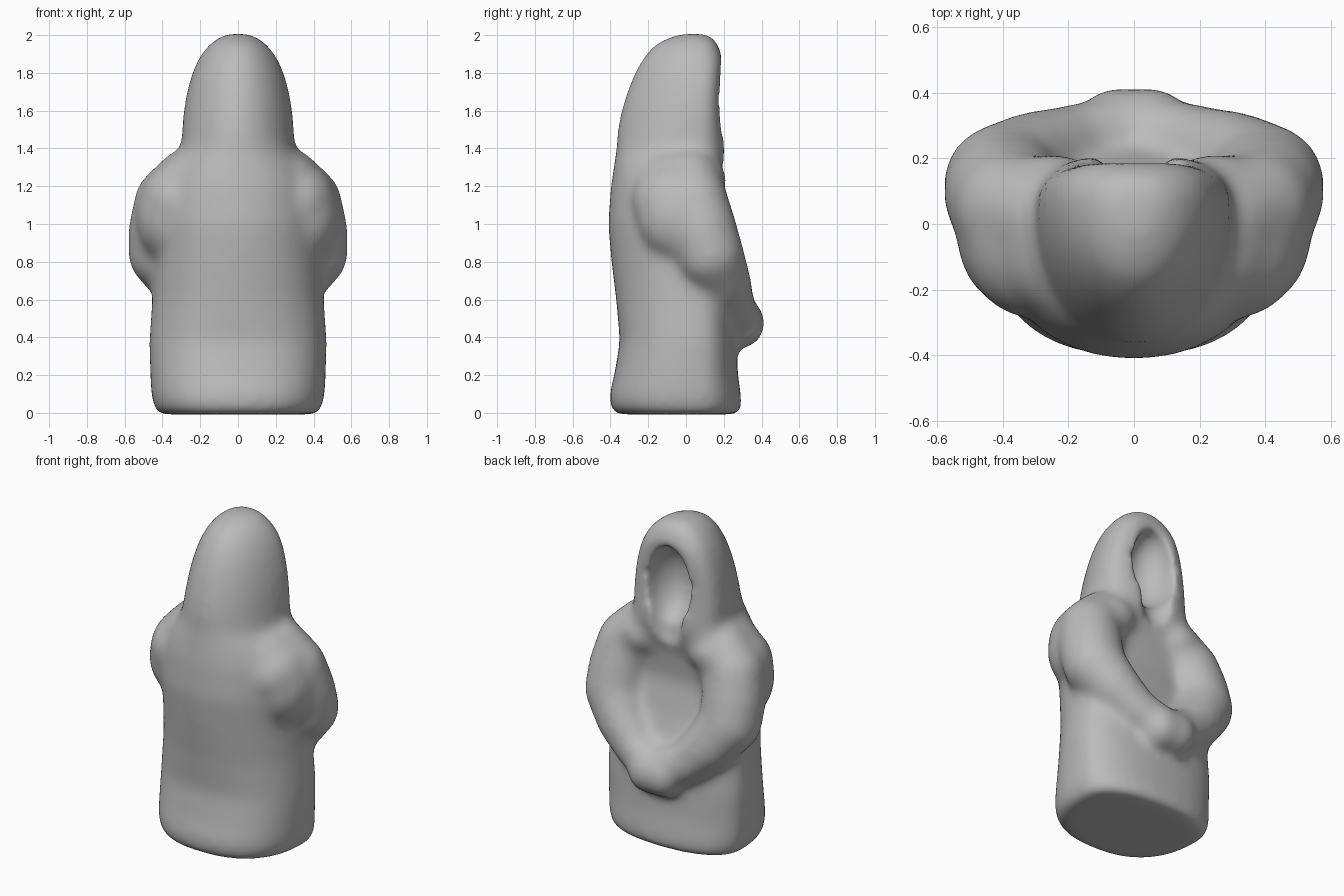
import bpy, bmesh, math
from mathutils import Vector, Matrix

if "Cube" in bpy.data.objects:
    bpy.data.objects.remove(bpy.data.objects["Cube"])

stone = bpy.data.materials.new("grey_stone")
stone.diffuse_color = (0.5, 0.5, 0.5, 1)
stone.use_nodes = True
stone.node_tree.nodes["Principled BSDF"].inputs["Base Color"].default_value = stone.diffuse_color


def make_object(name, bm):
    mesh = bpy.data.meshes.new(name)
    bm.to_mesh(mesh)
    bm.free()
    mesh.materials.append(stone)
    ob = bpy.data.objects.new(name, mesh)
    bpy.context.collection.objects.link(ob)
    return ob


def power(v, e):
    return math.copysign(abs(v) ** e, v)


def loft(bm, rows, n=64):
    """Stack sections: z, half width, rear y, widest y, face y, rear and face exponents."""
    rings = []
    for z, w, rear, mid, face, er, ef in rows:
        ring = []
        for i in range(n):
            a = 2 * math.pi * i / n
            c, s = math.cos(a), math.sin(a)
            e = 2 / (ef if s > 0 else er)
            depth = face - mid if s > 0 else mid - rear
            ring.append(bm.verts.new((w * power(c, e), mid + depth * power(s, e), z)))
        rings.append(ring)
    for lo, hi in zip(rings, rings[1:]):
        for i in range(n):
            j = (i + 1) % n
            bm.faces.new((lo[i], lo[j], hi[j], hi[i]))
    bm.faces.new(rings[0][::-1])
    bm.faces.new(rings[-1])


def ball(bm, centre, radii):
    m = Matrix.Translation(centre) @ Matrix.Diagonal((*radii, 1))
    bmesh.ops.create_uvsphere(bm, u_segments=24, v_segments=16, radius=1, matrix=m)


bm = bmesh.new()
# Robe and hood
loft(bm, [
    (-0.008, 0.42, -0.375, 0.06, 0.28, 2.4, 2.3),
    (0.03, 0.445, -0.40, 0.06, 0.295, 2.5, 2.3),
    (0.10, 0.46, -0.405, 0.06, 0.29, 2.5, 2.3),
    (0.20, 0.465, -0.38, 0.06, 0.275, 2.5, 2.3),
    (0.38, 0.47, -0.35, 0.06, 0.265, 2.4, 2.4),
    (0.60, 0.455, -0.37, 0.05, 0.25, 2.2, 2.5),
    (0.80, 0.445, -0.395, 0.02, 0.18, 2.1, 2.6),
    (1.00, 0.44, -0.413, 0.0, 0.13, 2.1, 2.6),
    (1.20, 0.42, -0.398, 0.0, 0.15, 2.1, 2.6),
    (1.32, 0.36, -0.38, 0.0, 0.205, 2.1, 2.6),
    (1.40, 0.30, -0.368, 0.02, 0.215, 2.1, 2.8),
    (1.50, 0.296, -0.363, 0.04, 0.20, 1.95, 2.9),
    (1.60, 0.288, -0.343, 0.05, 0.19, 1.9, 3.0),
    (1.70, 0.271, -0.313, 0.06, 0.19, 1.9, 3.0),
    (1.80, 0.243, -0.273, 0.06, 0.195, 1.9, 3.0),
    (1.88, 0.208, -0.228, 0.06, 0.195, 1.9, 2.8),
    (1.95, 0.155, -0.168, 0.06, 0.17, 2.0, 2.5),
    (1.99, 0.10, -0.09, 0.06, 0.145, 2.0, 2.2),
    (2.009, 0.05, -0.02, 0.06, 0.10, 2.0, 2.0),
])

# Sleeves: x, y, z centres with radius, running down to the clasped hands
sleeve = [
    ((0.27, 0.02, 1.23), 0.17),
    ((0.37, 0.045, 1.12), 0.18),
    ((0.395, 0.085, 0.97), 0.187),
    ((0.40, 0.125, 0.84), 0.183),
    ((0.31, 0.19, 0.70), 0.155),
    ((0.18, 0.24, 0.57), 0.128),
    ((0.0, 0.28, 0.485), 0.125),
]
for side in (-1, 1):
    for (p, r), (q, t) in zip(sleeve, sleeve[1:]):
        for k in range(6):
            f = k / 6
            c = Vector(p).lerp(Vector(q), f)
            rad = r + (t - r) * f
            ball(bm, (side * c.x, c.y, c.z), (rad, rad, rad))
    # Upper arm and sloping shoulder
    ball(bm, (side * 0.36, -0.02, 1.04), (0.185, 0.24, 0.25))
    ball(bm, (side * 0.32, -0.04, 1.12), (0.20, 0.25, 0.21))
    ball(bm, (side * 0.24, -0.03, 1.23), (0.19, 0.25, 0.165))
    # Clasped hand
    ball(bm, (side * 0.05, 0.29, 0.475), (0.13, 0.13, 0.135))

figure = make_object("hooded_robe", bm)

# Hollow of the hood, flowing down into the chest
cut = bmesh.new()
ball(cut, (0, 0.17, 1.61), (0.15, 0.18, 0.25))
ball(cut, (0, 0.25, 1.40), (0.12, 0.12, 0.24))
hollow = make_object("hood_hollow_cutter", cut)
hollow.hide_render = True


def remesh(ob, label):
    m = ob.modifiers.new(label, 'REMESH')
    m.mode = 'VOXEL'
    m.voxel_size = 0.018
    m.use_smooth_shade = True


# Blend everything into one soft carved surface
remesh(hollow, "merge")
remesh(figure, "fuse")
blend = figure.modifiers.new("blend", 'SMOOTH')
blend.factor = 0.5
blend.iterations = 20
hole = figure.modifiers.new("hood_hollow", 'BOOLEAN')
hole.operation = 'DIFFERENCE'
hole.object = hollow
remesh(figure, "even_out")
soft = figure.modifiers.new("soften", 'SMOOTH')
soft.factor = 0.5
soft.iterations = 14
